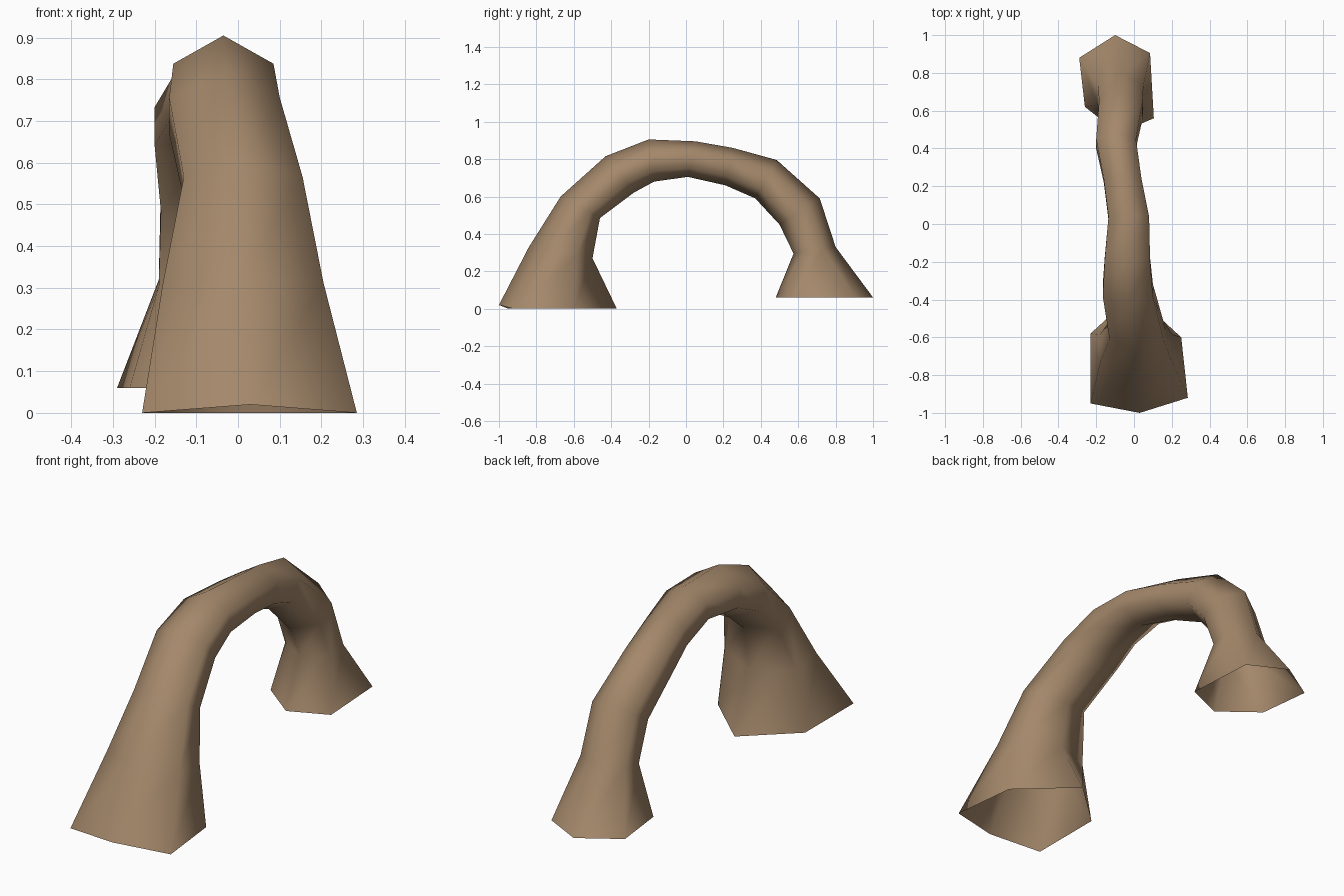
import bpy
import bmesh
from mathutils import Vector

default_cube = bpy.data.objects.get("Cube")
if default_cube:
    bpy.data.objects.remove(default_cube, do_unlink=True)

# One flat colour for the whole arch
material = bpy.data.materials.new("warm_brown")
colour = (0.37, 0.245, 0.145, 1.0)
material.diffuse_color = colour
material.use_nodes = True
shader = material.node_tree.nodes["Principled BSDF"]
shader.inputs["Base Color"].default_value = colour
shader.inputs["Roughness"].default_value = 0.9

# Sections along the arch: outer ridge (y, z), inner ridge (y, z), right x, left x
sections = [
    ((-0.84, 0.33), (-0.50, 0.27), -0.18, 0.205),
    ((-0.67, 0.60), (-0.46, 0.485), -0.13, 0.155),
    ((-0.43, 0.815), (-0.28, 0.62), -0.165, 0.10),
    ((-0.20, 0.905), (-0.17, 0.68), -0.155, 0.085),
    ((0.05, 0.895), (0.01, 0.705), -0.135, 0.08),
    ((0.25, 0.86), (0.21, 0.66), -0.16, 0.04),
    ((0.485, 0.795), (0.37, 0.59), -0.20, 0.01),
    ((0.715, 0.59), (0.50, 0.45), -0.185, 0.045),
    ((0.80, 0.33), (0.575, 0.295), -0.19, 0.05),
]

# Flared open feet, listed from the outer ridge round the +x side
front_foot = [(0.03, -1, 0.02), (0.285, -0.92, 0), (0.25, -0.60, 0),
              (0, -0.37, 0), (-0.23, -0.58, 0), (-0.23, -0.95, 0)]
back_foot = [(-0.10, 1, 0.06), (0.085, 0.905, 0.06), (0.105, 0.56, 0.06),
             (-0.08, 0.48, 0.06), (-0.26, 0.62, 0.06), (-0.29, 0.88, 0.06)]


def hexagon_ring(outer, inner, x_min, x_max):
    """Six-sided cross-section with a ridge on the outside and the inside."""
    middle = (x_min + x_max) / 2
    top = Vector((middle, *outer))
    bottom = Vector((middle, *inner))
    upper = top.lerp(bottom, 0.3)
    lower = top.lerp(bottom, 0.75)

    def at_side(point, x):
        return Vector((x, point.y, point.z))

    return [top, at_side(upper, x_max), at_side(lower, x_max),
            bottom, at_side(lower, x_min), at_side(upper, x_min)]


# Skin the rings into one open tube
rings = [front_foot]
rings += [hexagon_ring(*section) for section in sections]
rings.append(back_foot)

bm = bmesh.new()
loops = [[bm.verts.new(point) for point in ring] for ring in rings]
for near, far in zip(loops, loops[1:]):
    count = len(near)
    for i in range(count):
        j = (i + 1) % count
        bm.faces.new((near[i], near[j], far[j], far[i]))
bmesh.ops.recalc_face_normals(bm, faces=bm.faces)

# Make sure the skin faces outward at the crown
crown = max(bm.faces, key=lambda face: face.calc_center_median().z)
if crown.normal.z < 0:
    bmesh.ops.reverse_faces(bm, faces=bm.faces)
for face in bm.faces:
    face.smooth = True

mesh = bpy.data.meshes.new("arch_tube")
bm.to_mesh(mesh)
bm.free()
mesh.materials.append(material)
arch = bpy.data.objects.new("arch_tube", mesh)
bpy.context.collection.objects.link(arch)
